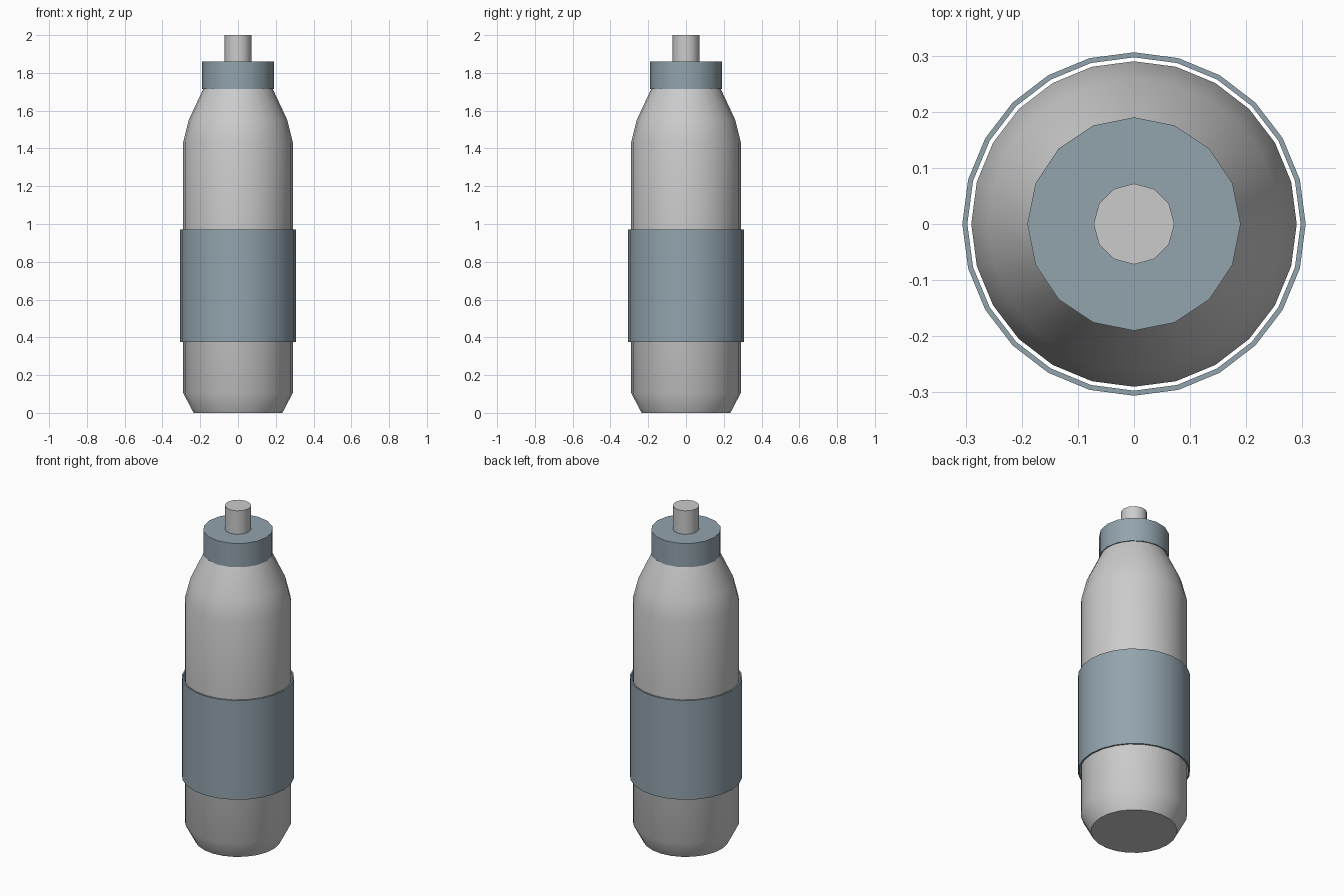
import bpy, bmesh, math

if "Cube" in bpy.data.objects:
    bpy.data.objects.remove(bpy.data.objects["Cube"])

blue_grey = bpy.data.materials.new("blue_grey")
blue_grey.diffuse_color = (0.29, 0.37, 0.42, 1)
blue_grey.use_nodes = True
blue_grey.node_tree.nodes["Principled BSDF"].inputs["Base Color"].default_value = blue_grey.diffuse_color


def lathe(name, profile, sides, material=None, ring=False):
    """Turn (radius, z) points around z; cap the ends, or close the profile into a ring."""
    bm = bmesh.new()
    loops = []
    for r, z in profile:
        loops.append([bm.verts.new((r * math.cos(2 * math.pi * i / sides),
                                    r * math.sin(2 * math.pi * i / sides), z))
                      for i in range(sides)])
    pairs = list(zip(loops, loops[1:]))
    if ring:
        pairs.append((loops[-1], loops[0]))
    else:
        bm.faces.new(loops[0][::-1])
        bm.faces.new(loops[-1])
    for low, high in pairs:
        for i in range(sides):
            j = (i + 1) % sides
            bm.faces.new((low[i], low[j], high[j], high[i]))
    bmesh.ops.recalc_face_normals(bm, faces=bm.faces)
    mesh = bpy.data.meshes.new(name)
    bm.to_mesh(mesh)
    bm.free()
    obj = bpy.data.objects.new(name, mesh)
    bpy.context.collection.objects.link(obj)
    if material:
        mesh.materials.append(material)
    bpy.ops.object.select_all(action='DESELECT')
    obj.select_set(True)
    bpy.context.view_layer.objects.active = obj
    bpy.ops.object.shade_smooth_by_angle(angle=math.radians(40))
    return obj


# Bottle body with chamfered base and tapered shoulder
lathe("bottle_body", [(0.235, 0), (0.29, 0.105), (0.29, 1.433),
                      (0.26, 1.553), (0.183, 1.717)], 24)

# Loose grip sleeve, open at both ends
lathe("grip_sleeve", [(0.306, 0.376), (0.306, 0.971),
                      (0.297, 0.971), (0.297, 0.376)], 24, blue_grey, ring=True)

# Screw cap and spout
lathe("cap", [(0.19, 1.716), (0.19, 1.859)], 16, blue_grey)
lathe("spout", [(0.072, 1.858), (0.072, 2.0)], 12)
